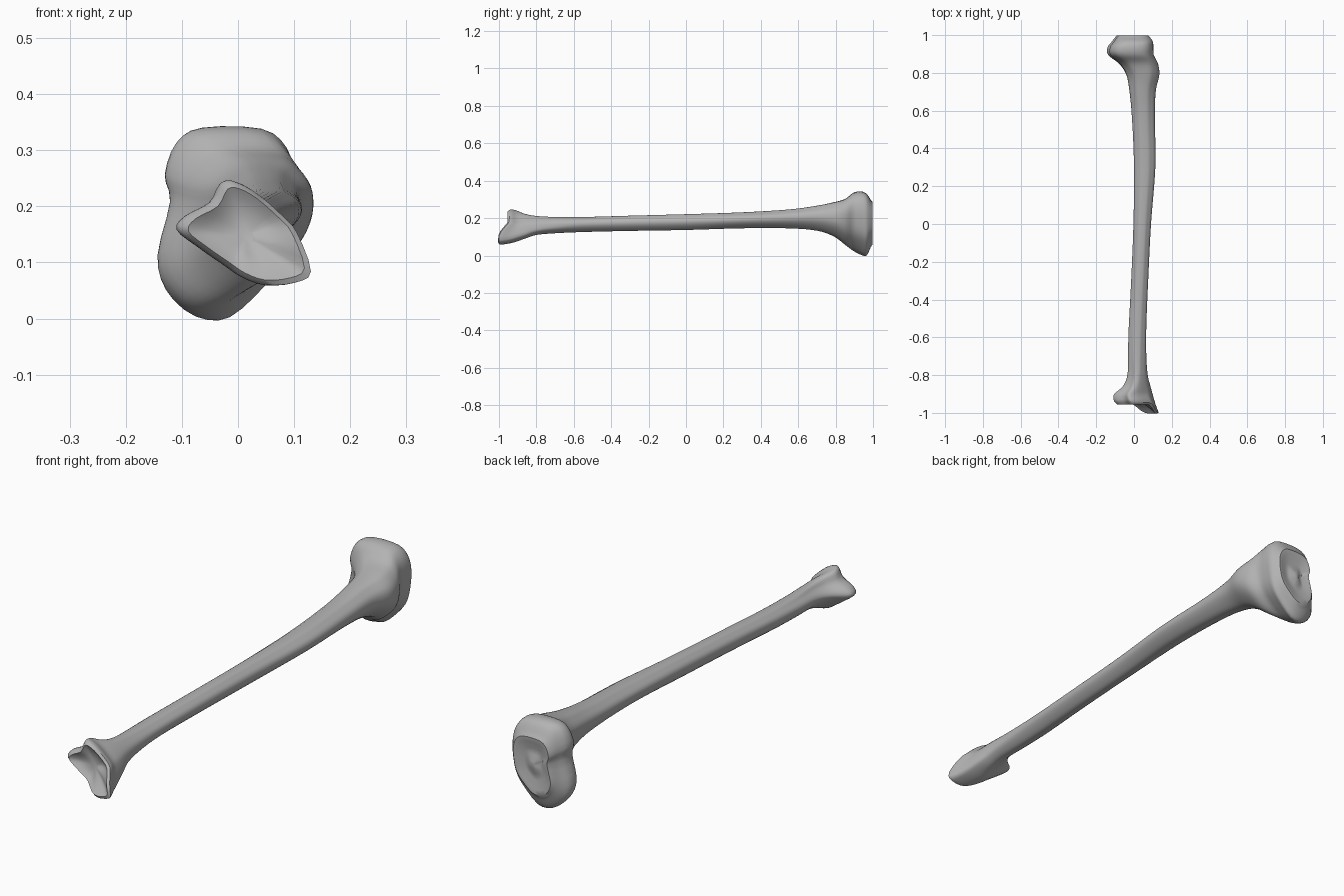
import bpy
import bmesh
import math
from mathutils import Vector

cube = bpy.data.objects.get("Cube")
if cube:
    bpy.data.objects.remove(cube)

# Cross-section outlines in hundredths (x, z), matching points anticlockwise from +x
SHAFT = [(10, 1), (9, 5), (6, 8), (3, 10), (-3, 10), (-6, 8), (-9, 5),
         (-10, 1), (-9, -4), (-7, -7), (-3, -10), (2, -10), (6, -7), (9, -3)]
KNEE = [(10, 17), (10.5, 24), (9, 30), (4.5, 33.5), (-6, 33.7), (-10.5, 31), (-12.5, 25),
        (-11.5, 20), (-13.8, 10), (-12.5, 4), (-8, 0), (-2, 0), (5, 6), (8.5, 11)]
ANKLE = [(10.5, 15), (8, 18), (3.5, 22), (0, 24), (-2.5, 24), (-4.5, 20.5), (-9, 18),
         (-10.5, 15.5), (-7, 12.5), (-2, 9), (1, 7), (5, 5.6), (10, 6), (13, 8)]

# Stations: y, min x, max x, min z, max z, blend (towards ankle below 0, knee above 0)
STATIONS = [
    (-.945, -.10, .13, .06, .24, -1),
    (-.93, -.108, .125, .06, .243, -1),
    (-.90, -.105, .108, .07, .235, -1),
    (-.86, -.06, .09, .09, .22, -.8),
    (-.80, -.035, .075, .11, .21, -.5),
    (-.70, -.032, .067, .12, .205, -.2),
    (-.55, -.028, .065, .127, .205, 0),
    (-.30, -.015, .075, .133, .212, 0),
    (0, -.003, .09, .138, .22, 0),
    (.30, 0, .113, .147, .23, 0),
    (.55, -.01, .111, .147, .245, 0),
    (.70, -.025, .115, .135, .265, .1),
    (.79, -.045, .135, .105, .283, .3),
    (.85, -.085, .128, .062, .30, .6),
    (.895, -.138, .105, .03, .333, .9),
    (.935, -.14, .102, .01, .34, 1),
    (.965, -.118, .10, .005, .328, 1),
    (.988, -.10, .085, .05, .295, 1),
]


def spline(a, b, c, d, t):
    """Smooth curve through b and c."""
    return [q + .5 * t * (r - p + t * (2 * p - 5 * q + 4 * r - s + t * (3 * (q - r) + s - p)))
            for p, q, r, s in zip(a, b, c, d)]


def smooth_row(row, steps, closed):
    n = len(row)
    pick = (lambda i: row[i % n]) if closed else (lambda i: row[max(0, min(n - 1, i))])
    out = [spline(pick(i - 1), pick(i), pick(i + 1), pick(i + 2), k / steps)
           for i in range(n if closed else n - 1) for k in range(steps)]
    return out if closed else out + [row[-1]]


def fit(outline, x0, x1, z0, z1):
    """Stretch an outline to fill the given bounds."""
    xs, zs = zip(*outline)
    return [(x0 + (x1 - x0) * (x - min(xs)) / (max(xs) - min(xs)),
             z0 + (z1 - z0) * (z - min(zs)) / (max(zs) - min(zs))) for x, z in outline]


def ramp(lo, hi, value):
    t = max(0, min(1, (value - lo) / (hi - lo)))
    return t * t * (3 - 2 * t)


def ankle_spur(x, y, z):
    """Draw the inner ankle corner out past the joint face."""
    return y - .055 * ramp(.04, .18, x - z + .15) * ramp(.84, .94, -y)


def ring_at(station):
    y, x0, x1, z0, z1, blend = station
    end = fit(KNEE if blend > 0 else ANKLE, x0, x1, z0, z1)
    mid = fit(SHAFT, x0, x1, z0, z1)
    w = abs(blend)
    mixed = [(p[0] + (q[0] - p[0]) * w, p[1] + (q[1] - p[1]) * w) for p, q in zip(mid, end)]
    return [Vector((x, ankle_spur(x, y, z), z)) for x, z in smooth_row(mixed, 3, True)]


def cap_rings(rim, steps):
    """Joint face: shrinking copies of the rim, each pushed along y and flattened."""
    centre = sum(rim, Vector()) / len(rim)
    return [[centre + Vector(((p.x - centre.x) * s, (p.y - centre.y) * s + push,
                              (p.z - centre.z) * s)) for p in rim] for s, push in steps]


# Shaft with both joint ends, lofted as one skin
rings = [ring_at(s) for s in smooth_row(STATIONS, 4, False)]
ankle_cap = cap_rings(rings[0], [(.9, -.008), (.7, .006), (.4, .018), (.15, .022)])
knee_cap = cap_rings(rings[-1], [(.9, .01), (.75, .009), (.5, -.002), (.3, .0), (.12, .01)])
rings = ankle_cap[::-1] + rings + knee_cap

bm = bmesh.new()
loops = [[bm.verts.new(p) for p in ring] for ring in rings]
for a, b in zip(loops, loops[1:]):
    for i in range(len(a)):
        j = (i + 1) % len(a)
        bm.faces.new((a[i], a[j], b[j], b[i]))
bm.faces.new(loops[0])
bm.faces.new(loops[-1])
bmesh.ops.recalc_face_normals(bm, faces=bm.faces)
mesh = bpy.data.meshes.new("shin_bone")
bm.to_mesh(mesh)
bm.free()
bone = bpy.data.objects.new("shin_bone", mesh)
bpy.context.collection.objects.link(bone)

# Plain grey bone
grey = bpy.data.materials.new("bone_grey")
grey.use_nodes = True
colour = (.45, .45, .45, 1)
grey.diffuse_color = colour
grey.node_tree.nodes["Principled BSDF"].inputs["Base Color"].default_value = colour
mesh.materials.append(grey)

bpy.context.view_layer.objects.active = bone
bone.select_set(True)
bpy.ops.object.shade_smooth_by_angle(angle=math.radians(40))
